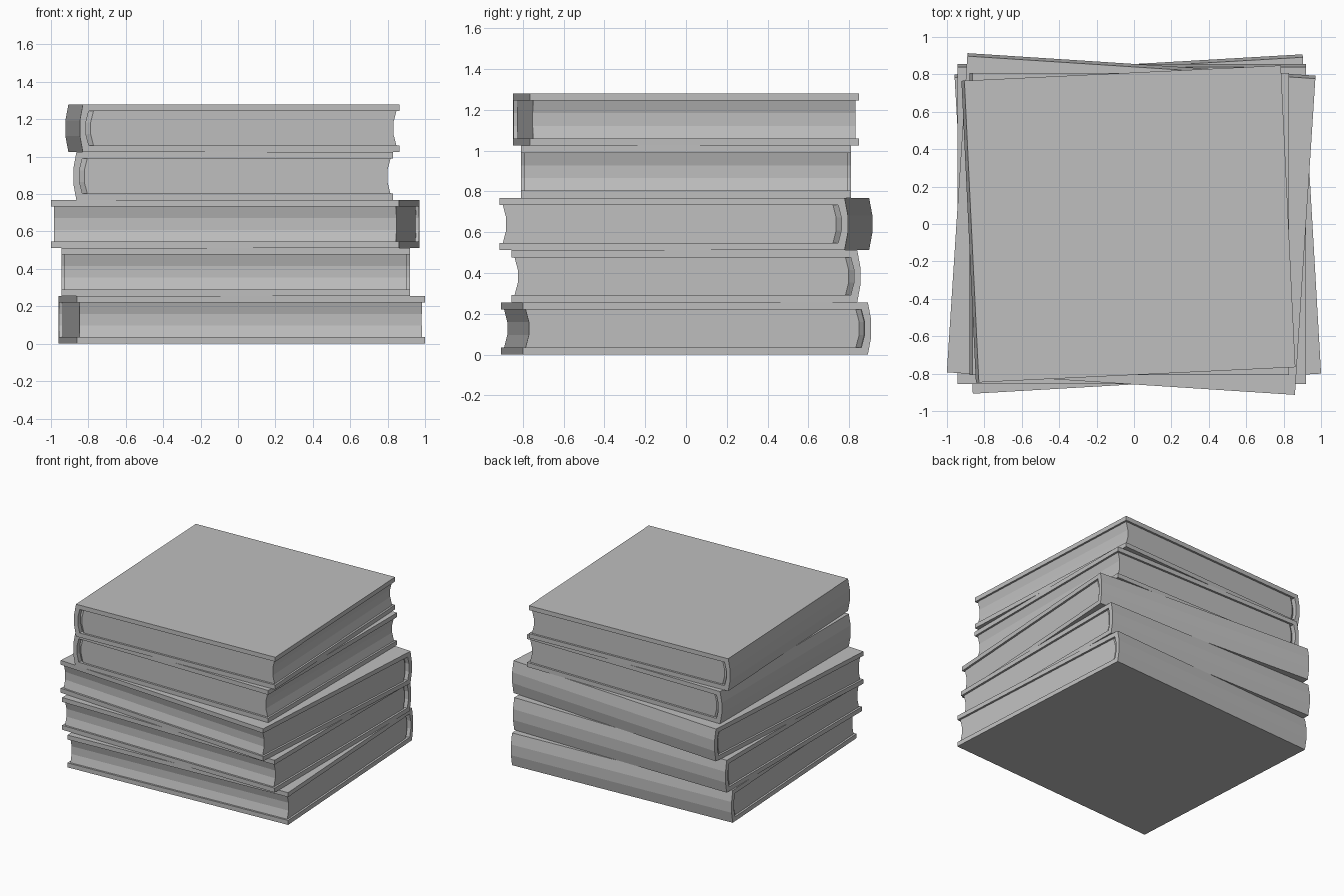
import bpy
import bmesh
import math

cube = bpy.data.objects.get("Cube")
if cube:
    bpy.data.objects.remove(cube)

# Single flat colour
grey = bpy.data.materials.new("plain_grey")
grey.use_nodes = True
colour = (0.52, 0.52, 0.52, 1)
grey.diffuse_color = colour
grey.node_tree.nodes["Principled BSDF"].inputs["Base Color"].default_value = colour

THICK = 0.256      # height of one book
BOARD = 0.035      # cover board thickness
HALF = THICK / 2
INNER = HALF - BOARD
DEPTH = 0.855      # half distance from fore edge to spine
BULGE = 0.016


def arc(y_edge, y_mid, h):
    """Three-facet curve running from bottom to top, as (y, z) points."""
    return [(y_edge, -h), (y_mid, -h / 3), (y_mid, h / 3), (y_edge, h)]


def loft(name, sections, place):
    """Join matching (x, profile) sections into a closed solid."""
    bm = bmesh.new()
    rings = [[bm.verts.new((x, y, z)) for y, z in prof] for x, prof in sections]
    for a, b in zip(rings, rings[1:]):
        for i in range(len(a)):
            j = (i + 1) % len(a)
            bm.faces.new((a[i], a[j], b[j], b[i]))
    bm.faces.new(rings[0])
    bm.faces.new(rings[-1])
    bmesh.ops.recalc_face_normals(bm, faces=bm.faces)
    mesh = bpy.data.meshes.new(name)
    bm.to_mesh(mesh)
    bm.free()
    mesh.materials.append(grey)
    obj = bpy.data.objects.new(name, mesh)
    bpy.context.collection.objects.link(obj)
    x, y, z, angle = place
    obj.location = (x, y, z)
    obj.rotation_euler.z = math.radians(angle)


def book(name, length, place):
    half = length / 2
    # Wrap-around cover: two boards joined by a rounded spine
    lining = arc(DEPTH - BULGE - 0.032, DEPTH - 0.032, INNER)
    cover = ([(-DEPTH, -HALF)] + arc(DEPTH - BULGE, DEPTH, HALF)
             + [(-DEPTH, HALF), (-DEPTH, INNER)] + lining[::-1] + [(-DEPTH, -INNER)])
    loft(name + "_cover", [(-half, cover), (half, cover)], place)

    # Page block: hollow fore edge, ends chamfered towards the spine
    fore_edge = arc(0.015 - DEPTH, 0.031 - DEPTH, INNER)[::-1]
    face = arc(DEPTH - 0.074, DEPTH - 0.058, INNER) + fore_edge
    full = lining + fore_edge
    end, deep = half - 0.016, half - 0.036
    # The fore edge keeps full length; only the spine side slopes inwards
    bm_sections = [(-end, face), (-deep, full), (deep, full), (end, face)]
    loft(name + "_pages", bm_sections, place)


# Stack from bottom to top: length, x offset, turn in degrees
stack = [
    ("bottom_book", 1.865, 0.02, 3.3),
    ("second_book", 1.865, -0.0125, 0),
    ("middle_book", 1.865, -0.015, -3.7),
    ("fourth_book", 1.615, -0.025, 90),
    ("top_book", 1.615, -0.03, 92.75),
]
for level, (name, length, x, turn) in enumerate(stack):
    book(name, length, (x, 0, (level + 0.5) * THICK, turn))
